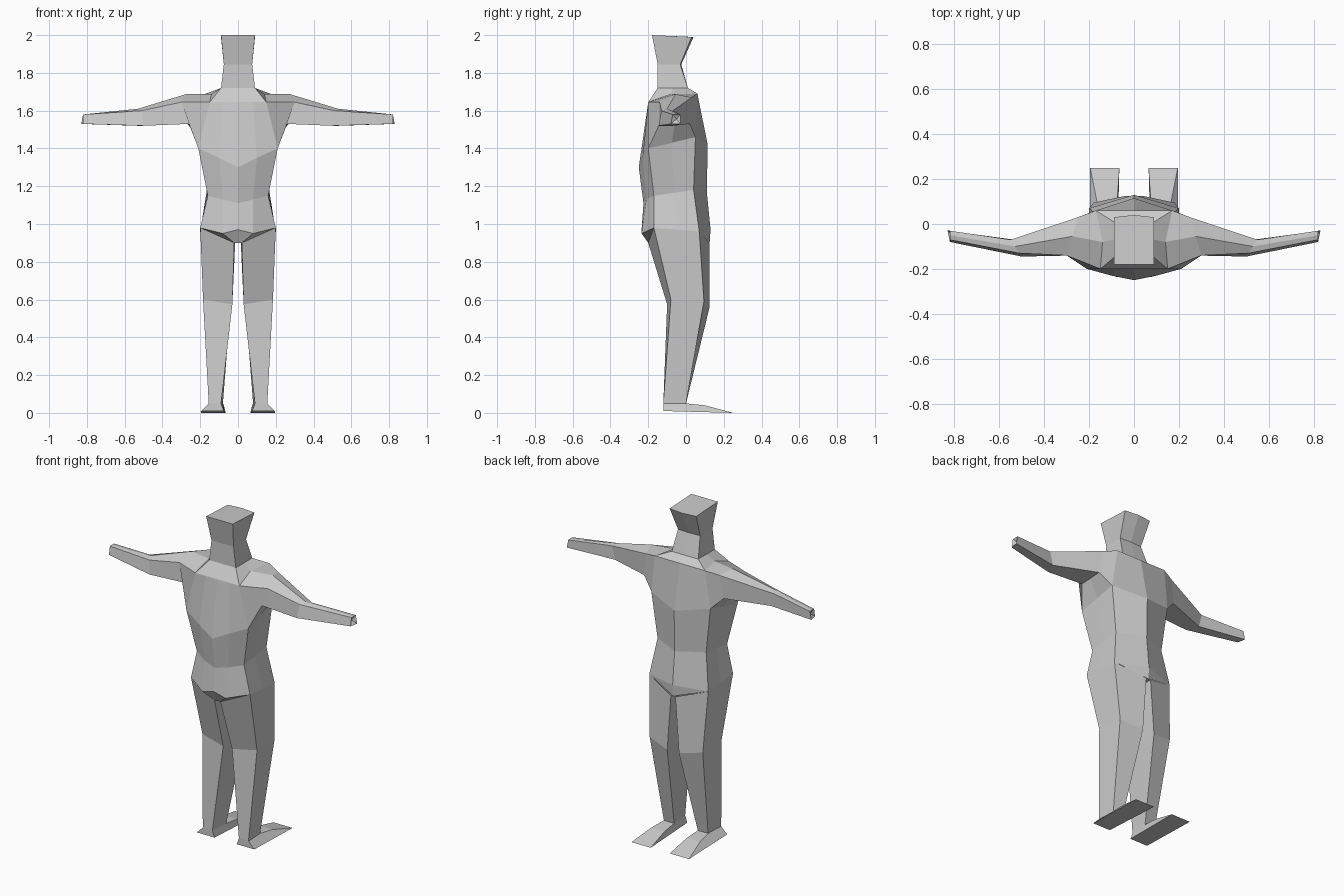
import bpy
import bmesh
from mathutils import Vector

if "Cube" in bpy.data.objects:
    bpy.data.objects.remove(bpy.data.objects["Cube"], do_unlink=True)

grey = bpy.data.materials.new("plain grey")
grey.use_nodes = True
colour = (0.6, 0.6, 0.6, 1)
grey.diffuse_color = colour
grey.node_tree.nodes["Principled BSDF"].inputs["Base Color"].default_value = colour


def middle(a, b, shift=(0, 0, 0)):
    """Point halfway between two points, optionally shifted."""
    return (Vector(a) + Vector(b)) / 2 + Vector(shift)


class Part:
    """A flat shaded half part, completed by a mirror modifier."""

    def __init__(self, name):
        self.name = name
        self.bm = bmesh.new()
        self.points = {}

    def vert(self, point):
        key = tuple(round(c, 4) for c in point)
        if key not in self.points:
            self.points[key] = self.bm.verts.new(key)
        return self.points[key]

    def face(self, *points):
        verts = list(dict.fromkeys(self.vert(p) for p in points))
        if len(verts) > 2:
            self.bm.faces.new(verts)

    def loft(self, rings, closed=True):
        for upper, lower in zip(rings, rings[1:]):
            count = len(upper)
            for i in range(count if closed else count - 1):
                j = (i + 1) % count
                self.face(upper[i], upper[j], lower[j], lower[i])

    def finish(self):
        bmesh.ops.recalc_face_normals(self.bm, faces=self.bm.faces)
        mesh = bpy.data.meshes.new(self.name)
        self.bm.to_mesh(mesh)
        self.bm.free()
        mesh.materials.append(grey)
        obj = bpy.data.objects.new(self.name, mesh)
        bpy.context.collection.objects.link(obj)
        mirror = obj.modifiers.new("Mirror", "MIRROR")
        mirror.use_clip = True
        mirror.merge_threshold = 0.0005


# Torso rows: centre, inner and outer on one face, then outer and centre on the other
neck = [(0, -.15, 1.72), (.05, -.15, 1.72), (.09, -.15, 1.72), (.09, .01, 1.72), (0, .01, 1.72)]
collar = [(0, -.2, 1.645), (.08, -.2, 1.645), (.15, -.2, 1.645), (.17, .06, 1.69), (0, .06, 1.69)]
chest = [(0, -.25, 1.3), (.1, -.23, 1.35), (.21, -.2, 1.4), (.2, .05, 1.46), (0, .115, 1.42)]
waist = [(0, -.225, 1.11), (.08, -.21, 1.13), (.16, -.17, 1.15), (.165, .04, 1.18), (0, .11, 1.17)]
hip = [(0, -.235, .97), (.08, -.235, .95), (.2, -.17, .98), (.2, .07, .96), (0, .13, .97)]
crotch = [(0, -.2, .9), (.02, -.2, .9), hip[2], hip[3], (0, .125, .9)]


def side_mid(row, shift=(0, 0, 0)):
    """Insert a point in the middle of the row's outer side."""
    return row[:3] + [middle(row[2], row[3], shift)] + row[3:]


neck6, chest6 = side_mid(neck), side_mid(chest)
collar6 = side_mid(collar, (-.02, -.01, .02))

torso = Part("torso")
torso.loft([neck6, collar6], closed=False)
# The side between collar and chest stays open for the arm
torso.loft([collar6[:3], chest6[:3]], closed=False)
torso.loft([collar6[4:], chest6[4:]], closed=False)
torso.loft([chest6, side_mid(waist), side_mid(hip), side_mid(crotch)], closed=False)
torso.face(crotch[0], crotch[1], (.02, .125, .9), crotch[4])
torso.finish()


# Arm: rings run over the top, then back along the underside
def arm_ring(top_front, top_back, low_back, low_front, ridge):
    return [top_front, middle(top_front, top_back, ridge), top_back,
            low_back, middle(low_back, low_front), low_front]


root = collar6[2:5] + chest6[4:1:-1]
shoulder = arm_ring((.3, -.14, 1.645), (.25, .03, 1.67), (.27, .02, 1.53), (.26, -.14, 1.53), (0, 0, .03))
elbow = arm_ring((.51, -.13, 1.6), (.55, -.07, 1.6), (.53, -.07, 1.52), (.5, -.145, 1.52), (0, 0, .01))
hand = arm_ring((.82, -.07, 1.58), (.82, -.03, 1.58), (.83, -.03, 1.53), (.82, -.08, 1.53), (0, 0, 0))

arm = Part("arm")
arm.loft([root, shoulder, elbow, hand])
# Notched end of the hand
notch = (.805, -.05, 1.555)
for a, b in zip(hand, hand[1:] + hand[:1]):
    arm.face(a, b, notch)
arm.finish()

# Leg and foot: inner, outer, outer, inner corners
thigh = [crotch[1], hip[2], hip[3], (.015, .125, .9)]
knee = [(.03, -.1, .575), (.185, -.08, .6), (.18, .095, .59), (.04, .125, .56)]
ankle = [(.09, -.12, .05), (.155, -.12, .05), (.15, 0, .05), (.08, 0, .05)]
instep = [(.09, -.12, .05), (.155, -.12, .05), (.165, .1, .04), (.075, .1, .04)]
sole = [(.075, -.12, .01), (.195, -.12, .01), (.195, .25, 0), (.065, .25, 0)]

leg = Part("leg")
leg.loft([thigh, knee, ankle])
leg.face(ankle[2], ankle[3], instep[3], instep[2])
for inner, outer in ((0, 3), (1, 2)):
    leg.face(ankle[inner], ankle[outer], instep[outer], sole[outer], sole[inner])
leg.face(instep[2], instep[3], sole[3], sole[2])
leg.face(ankle[0], ankle[1], sole[1], sole[0])
leg.face(*sole)
leg.finish()


# Head: a block that narrows at the jaw and widens to the crown
def head_row(width, front, back, front_z, back_z, bulge):
    return [(0, front, front_z), (width, front, front_z),
            (width, back, back_z), (0, back + bulge, back_z)]


crown = head_row(.09, -.18, .03, 2, 1.99, .01)
head = Part("head")
head.loft([crown, head_row(.075, -.15, -.03, 1.845, 1.845, .005),
           head_row(.09, -.15, .01, 1.72, 1.72, 0)], closed=False)
head.face(*crown)
head.finish()
